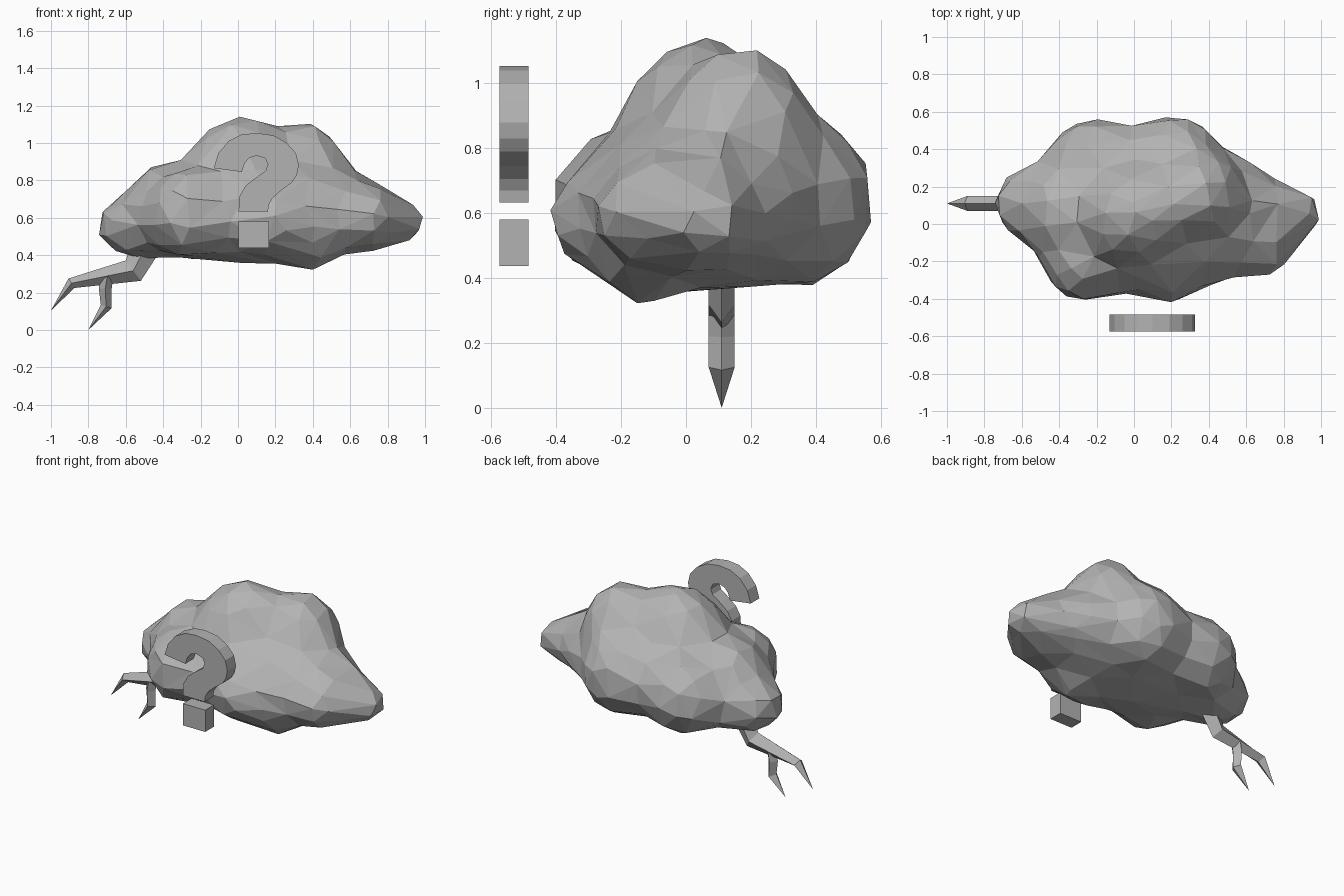
import bpy, bmesh
from mathutils import Vector
from mathutils.bvhtree import BVHTree

if "Cube" in bpy.data.objects:
    bpy.data.objects.remove(bpy.data.objects["Cube"])

grey = bpy.data.materials.new("mid grey")
grey.diffuse_color = (0.45, 0.45, 0.45, 1)
grey.use_nodes = True
grey.node_tree.nodes["Principled BSDF"].inputs["Base Color"].default_value = grey.diffuse_color


def finish(bm, name):
    bmesh.ops.recalc_face_normals(bm, faces=bm.faces[:])
    me = bpy.data.meshes.new(name)
    bm.to_mesh(me)
    bm.free()
    me.materials.append(grey)
    ob = bpy.data.objects.new(name, me)
    bpy.context.collection.objects.link(ob)
    return ob


def plate(name, outline, y0, y1):
    """Front-view outline (x, z) extruded along y."""
    bm = bmesh.new()
    front = [bm.verts.new((x, y0, z)) for x, z in outline]
    back = [bm.verts.new((x, y1, z)) for x, z in outline]
    n = len(outline)
    caps = [bm.faces.new(front), bm.faces.new(back[::-1])]
    for i in range(n):
        j = (i + 1) % n
        bm.faces.new((front[i], front[j], back[j], back[i]))
    bmesh.ops.recalc_face_normals(bm, faces=bm.faces[:])
    bmesh.ops.triangulate(bm, faces=caps)
    return finish(bm, name)


def bolt(name, path, y=0.11, depth=0.04):
    """Diamond-section tube along (x, z, half width) points, ending in a point."""
    bm = bmesh.new()
    pts = [Vector((p[0], 0, p[1])) for p in path]
    rings = []
    for i, p in enumerate(pts[:-1]):
        d = (pts[i + 1] - p).normalized()
        if i:
            d = (d + (p - pts[i - 1]).normalized()).normalized()
        side = Vector((-d.z, 0, d.x)) * path[i][2]
        dep = Vector((0, depth, 0))
        c = p + Vector((0, y, 0))
        rings.append([bm.verts.new(c + o) for o in (side, dep, -side, -dep)])
    tip = bm.verts.new(pts[-1] + Vector((0, y, 0)))
    bm.faces.new(rings[0])
    for a, b in zip(rings, rings[1:]):
        for k in range(4):
            m = (k + 1) % 4
            bm.faces.new((a[k], a[m], b[m], b[k]))
    for k in range(4):
        bm.faces.new((rings[-1][k], rings[-1][(k + 1) % 4], tip))
    return finish(bm, name)


# Cloud: lobes as (centre, radii); a ball is pushed out to their joint surface
lobes = [
    ((0.08, 0.07, 0.63), (0.68, 0.40, 0.25)),     # core
    ((0.01, 0.05, 0.84), (0.25, 0.24, 0.30)),     # top
    ((0.36, 0.17, 0.81), (0.20, 0.23, 0.31)),     # top right
    ((-0.50, 0.11, 0.56), (0.25, 0.20, 0.18)),    # left
    ((-0.38, 0.07, 0.68), (0.20, 0.24, 0.21)),    # left shoulder
    ((0.87, 0.06, 0.575), (0.13, 0.14, 0.12)),    # right tip
    ((0.66, -0.02, 0.60), (0.21, 0.27, 0.18)),    # right
    ((-0.27, -0.20, 0.62), (0.20, 0.22, 0.23)),   # front left
    ((0.19, -0.18, 0.58), (0.19, 0.24, 0.19)),    # front right
    ((0.36, -0.12, 0.50), (0.18, 0.18, 0.18)),    # underside
    ((-0.22, 0.33, 0.61), (0.23, 0.23, 0.24)),    # back left
    ((0.22, 0.33, 0.64), (0.24, 0.25, 0.26)),     # back right
]
origin = Vector((0.1, 0.06, 0.63))


def exit_distance(d):
    best = 0.1
    for c, r in lobes:
        q = Vector([(origin[i] - c[i]) / r[i] for i in range(3)])
        e = Vector([d[i] / r[i] for i in range(3)])
        a, b, k = e.dot(e), q.dot(e), q.dot(q) - 1
        disc = b * b - a * k
        if disc > 0:
            best = max(best, (-b + disc ** 0.5) / a)
    return best


bm = bmesh.new()
bmesh.ops.create_icosphere(bm, subdivisions=5, radius=1)
for v in bm.verts:
    d = Vector((v.co.x, v.co.y * 0.62, v.co.z * 0.5)).normalized()
    v.co = origin + d * exit_distance(d)

# The valleys between lobes are filled part way to the convex hull,
# less so behind the right end
hull = bmesh.new()
for v in bm.verts:
    hull.verts.new(v.co)
bmesh.ops.convex_hull(hull, input=hull.verts[:])
tree = BVHTree.FromBMesh(hull)
hull.free()
for v in bm.verts:
    hit = tree.ray_cast(origin, (v.co - origin).normalized())[0]
    if hit:
        v.co = v.co.lerp(hit, 0.35 if v.co.x > 0.4 and v.co.y > 0.15 else 0.56)
for i in range(3):
    bmesh.ops.smooth_vert(bm, verts=bm.verts[:], factor=0.5,
                          use_axis_x=True, use_axis_y=True, use_axis_z=True)
cloud = finish(bm, "cloud")
facets = cloud.modifiers.new("facets", 'DECIMATE')
facets.ratio = 320 / len(cloud.data.polygons)

# Hooked sign in front of the cloud, with its square dot
hook = [(-0.13, 0.865), (-0.105, 0.945), (-0.05, 1.01), (0.02, 1.045), (0.10, 1.053),
        (0.19, 1.04), (0.26, 1.0), (0.31, 0.945), (0.325, 0.88), (0.315, 0.83),
        (0.29, 0.79), (0.23, 0.745), (0.185, 0.705), (0.165, 0.67), (0.16, 0.633),
        (0.003, 0.633), (0.008, 0.715), (0.04, 0.77), (0.09, 0.81), (0.147, 0.85),
        (0.16, 0.885), (0.145, 0.918), (0.10, 0.932), (0.06, 0.92), (0.035, 0.89),
        (0.02, 0.845)]
plate("hook_sign", hook, -0.575, -0.485)
plate("hook_sign_dot", [(0.003, 0.437), (0.165, 0.437), (0.165, 0.58), (0.003, 0.58)],
      -0.575, -0.485)

# Forked lightning under the left end
bolt("lightning_main", [(-0.48, 0.47, 0.08), (-0.56, 0.317, 0.068),
                        (-0.89, 0.25, 0.03), (-1.0, 0.104, 0)])
bolt("lightning_fork", [(-0.70, 0.285, 0.034), (-0.71, 0.22, 0.034),
                        (-0.705, 0.125, 0.03), (-0.80, 0.0, 0)])
